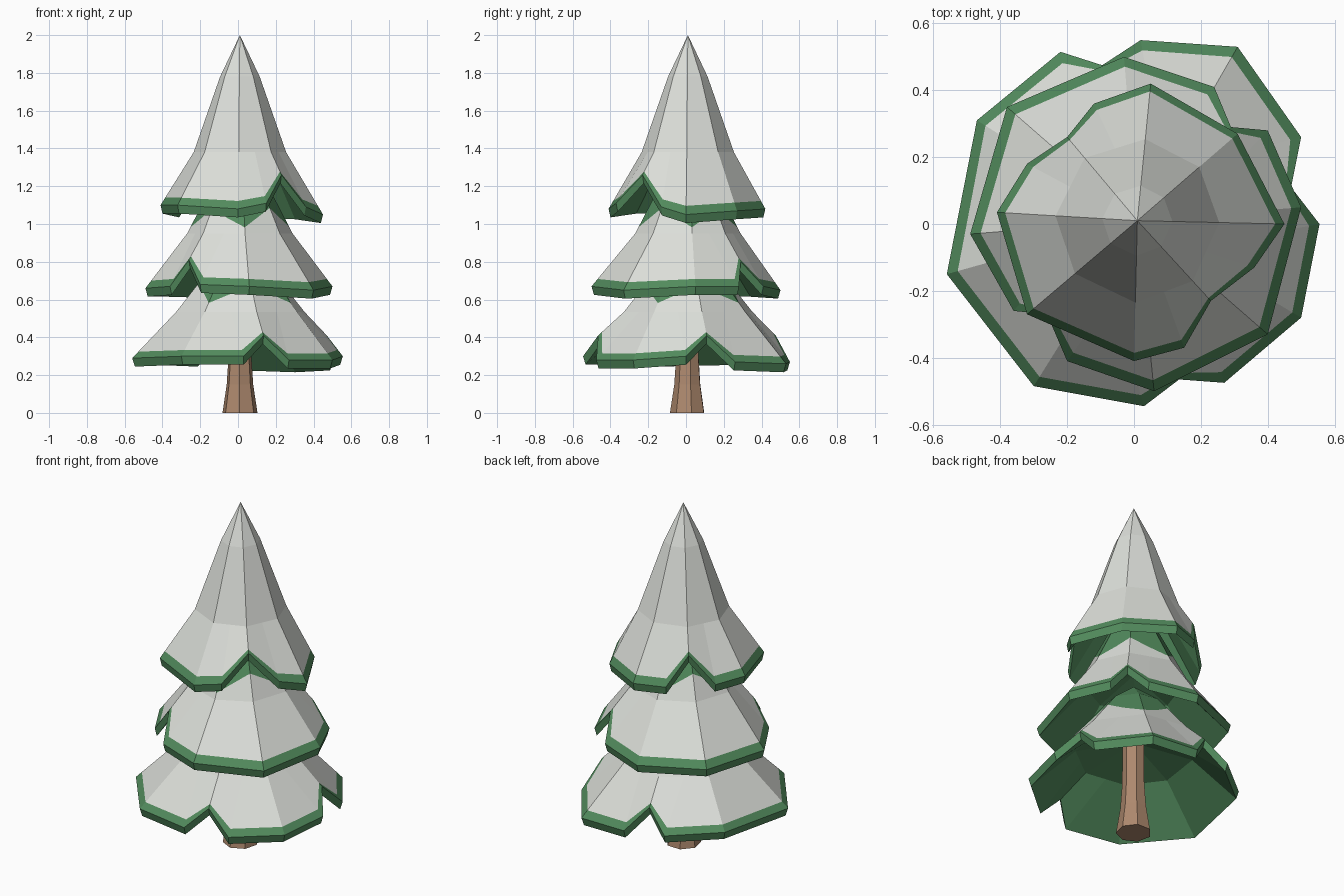
import bpy, bmesh, math
from mathutils import Vector

if "Cube" in bpy.data.objects:
    bpy.data.objects.remove(bpy.data.objects["Cube"])


def material(name, rgb):
    m = bpy.data.materials.new(name)
    m.diffuse_color = (*rgb, 1)
    m.use_nodes = True
    m.node_tree.nodes["Principled BSDF"].inputs["Base Color"].default_value = m.diffuse_color
    return m


snow = material("snow", (0.72, 0.74, 0.70))
green = material("needle_green", (0.085, 0.26, 0.11))
bark = material("bark_brown", (0.42, 0.25, 0.155))
CX = CY = 0.01


def make(name, rings, bands, mats, cap_low=None, cap_top=None):
    """Skin a stack of equal-length rings; bands gives a material index per band."""
    bm = bmesh.new()
    vs = [[bm.verts.new(p) for p in r] for r in rings]
    n = len(rings[0])
    for lo, hi, mi in zip(vs, vs[1:], bands):
        for i in range(n):
            j = (i + 1) % n
            bm.faces.new((lo[i], lo[j], hi[j], hi[i])).material_index = mi
    for ring, cap, mi in ((vs[0], cap_low, bands[0]), (vs[-1], cap_top, bands[-1])):
        if cap:
            c = bm.verts.new(cap)
            for i in range(n):
                bm.faces.new((ring[i], ring[(i + 1) % n], c)).material_index = mi
    bmesh.ops.recalc_face_normals(bm, faces=bm.faces)
    me = bpy.data.meshes.new(name)
    bm.to_mesh(me)
    bm.free()
    for m in mats:
        me.materials.append(m)
    ob = bpy.data.objects.new(name, me)
    bpy.context.collection.objects.link(ob)
    return ob


def branch_tier(name, rim, r2, z2, r1, z1, apex, tip, valley, bare_top):
    """Eight-sided skirt. rim: (x, y, z, kind); M main corner, N notch, P notch shoulder."""
    n = len(rim)
    main = [i for i in range(n) if rim[i][3] != 'P']
    out = [Vector(p[:3]) for p in rim]

    def ring(r, z):
        pts = {}
        for i in main:
            a = math.atan2(out[i].y - CY, out[i].x - CX)
            pts[i] = Vector((CX + r * math.cos(a), CY + r * math.sin(a), z))
        # shoulders sit on the straight edge between corners
        return [pts[i] if i in pts else (pts[(i - 1) % n] + pts[(i + 1) % n]) / 2
                for i in range(n)]

    mid, up = ring(r2, z2), ring(r1, z1)
    # zigzag line where the snow ends under the tier above
    t = {i: (tip if k % 2 == 0 else valley) for k, i in enumerate(main)}
    t = [t[i] if i in t else (tip + valley) / 2 for i in range(n)]
    zig = [a.lerp(b, s) for a, b, s in zip(mid, up, t)]
    edge = [a.lerp(b, 0.14) for a, b in zip(out, mid)]
    under = [Vector((p.x * .975, p.y * .975, p.z - .045)) for p in out]
    inner = [Vector((p.x * .9, p.y * .9, p.z - .06)) for p in mid]
    top = 1 if bare_top else 0
    return make(name, [inner, under, out, edge, mid, zig, up],
                [1, 1, 1, 0, 0, top], [snow, green],
                (CX, CY, z2 + .02), (CX, CY, apex))


# Lower tier: three notches
branch_tier("lower_branches", [
    (.50, -.28, .28, 'M'), (.555, 0, .30, 'P'), (.47, .11, .41, 'N'),
    (.50, .26, .27, 'P'), (.31, .53, .26, 'M'), (.02, .55, .27, 'P'),
    (-.095, .475, .41, 'N'), (-.22, .515, .29, 'P'), (-.47, .31, .30, 'M'),
    (-.56, -.15, .29, 'M'), (-.30, -.485, .30, 'M'), (.03, -.545, .30, 'P'),
    (.135, -.465, .41, 'N'), (.27, -.475, .28, 'P')],
    .35, .535, .16, .77, .9, .2, .65, True)

# Middle tier: two notches
branch_tier("middle_branches", [
    (.50, .05, .67, 'M'), (.40, .28, .67, 'P'), (.29, .29, .80, 'N'),
    (.24, .41, .67, 'P'), (-.03, .50, .65, 'M'), (-.38, .35, .66, 'M'),
    (-.49, -.03, .66, 'M'), (-.36, -.26, .67, 'P'), (-.26, -.27, .81, 'N'),
    (-.20, -.41, .68, 'P'), (.06, -.50, .67, 'M'), (.40, -.33, .65, 'M')],
    .28, .95, .14, 1.22, 1.35, .12, .5, True)

# Top tier: two notches, snow to the peak
branch_tier("top_branches", [
    (.45, 0, 1.05, 'M'), (.31, .27, 1.07, 'M'), (.05, .42, 1.08, 'M'),
    (-.12, .36, 1.08, 'P'), (-.20, .26, 1.25, 'N'), (-.32, .18, 1.08, 'P'),
    (-.41, .035, 1.10, 'M'), (-.32, -.27, 1.10, 'M'), (0, -.41, 1.08, 'M'),
    (.15, -.37, 1.11, 'P'), (.23, -.23, 1.26, 'N'), (.36, -.13, 1.09, 'P')],
    .245, 1.38, .105, 1.78, 2.0, .5, .5, False)

# Trunk: seven flat sides, flared foot
trunk_rings = [[(CX + r * math.cos(a), CY + r * math.sin(a), z)
                for a in (2 * math.pi * k / 7 + .2 for k in range(7))]
               for r, z in ((.095, 0), (.072, .15), (.062, .3), (.06, .6))]
make("trunk", trunk_rings, [0, 0, 0], [bark], (CX, CY, 0), (CX, CY, .6))
